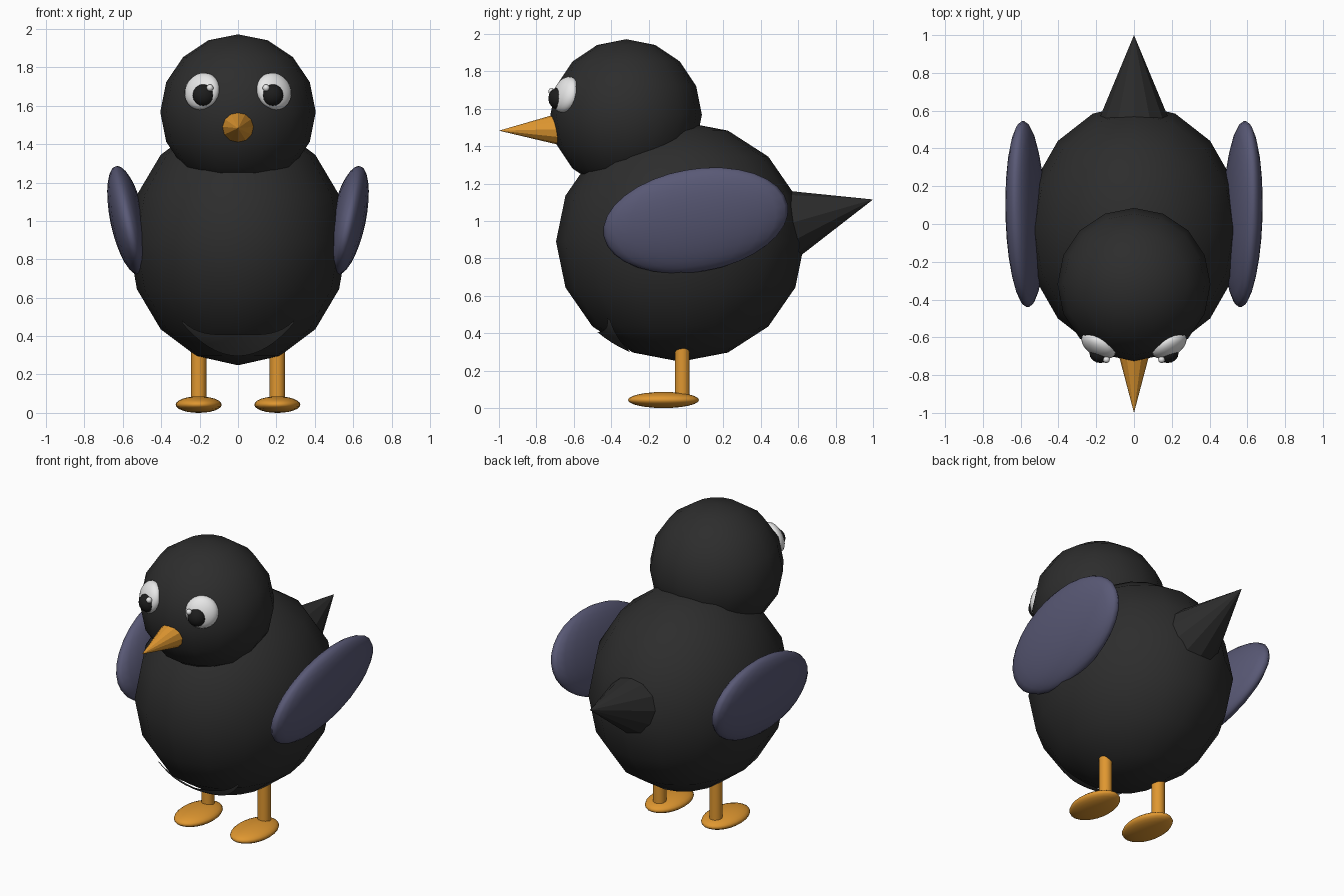
import bpy, bmesh, math
from mathutils import Vector, Matrix, Euler

if "Cube" in bpy.data.objects:
    bpy.data.objects.remove(bpy.data.objects["Cube"])


def material(name, rgb):
    m = bpy.data.materials.new(name)
    m.diffuse_color = (*rgb, 1)
    m.use_nodes = True
    m.node_tree.nodes["Principled BSDF"].inputs["Base Color"].default_value = m.diffuse_color
    return m


BLACK = material("plumage_black", (0.026, 0.026, 0.026))
SLATE = material("wing_slate", (0.10, 0.10, 0.18))
ORANGE = material("orange", (0.74, 0.31, 0.03))
WHITE = material("eye_white", (0.85, 0.85, 0.85))
PUPIL = material("pupil_black", (0.012, 0.012, 0.012))
GREY = material("belly_grey", (0.075, 0.075, 0.075))


def finish(name, bm, mat, smooth=True):
    me = bpy.data.meshes.new(name)
    bmesh.ops.recalc_face_normals(bm, faces=bm.faces)
    for f in bm.faces:
        f.smooth = smooth
    bm.to_mesh(me)
    bm.free()
    me.materials.append(mat)
    ob = bpy.data.objects.new(name, me)
    bpy.context.collection.objects.link(ob)
    return ob


def ellipsoid(name, loc, radii, mat, rot=None, seg=16, rings=8):
    bm = bmesh.new()
    bmesh.ops.create_uvsphere(bm, u_segments=seg, v_segments=rings, radius=1)
    rot = rot or Matrix.Identity(4)
    bm.transform(Matrix.Translation(loc) @ rot @ Matrix.Diagonal((*radii, 1)))
    return finish(name, bm, mat)


def cone(name, tip, direction, r1, r2, depth, mat, seg=12, smooth=False):
    # tapered solid whose narrow end lies at tip, pointing along direction
    d = Vector(direction).normalized()
    bm = bmesh.new()
    bmesh.ops.create_cone(bm, cap_ends=True, segments=seg, radius1=r1,
                          radius2=r2, depth=depth)
    q = d.to_track_quat('Z', 'Y').to_matrix().to_4x4()
    bm.transform(Matrix.Translation(Vector(tip) - d * depth / 2) @ q)
    ob = finish(name, bm, mat, smooth)
    if smooth:
        for f in ob.data.polygons:
            f.use_smooth = len(f.vertices) == 4
    return ob


# body and head
BODY_C, BODY_R = Vector((0, -0.03, 0.89)), (0.57, 0.665, 0.642)
HEAD_C = Vector((0, -0.32, 1.567))
ellipsoid("body", BODY_C, BODY_R, BLACK)
ellipsoid("head", HEAD_C, (0.405, 0.405, 0.405), BLACK)

# beak and tail
cone("beak", (0, -1.0, 1.483), (0, -1, -0.025), 0.1, 0, 0.38, ORANGE)
t = math.radians(16)
cone("tail", (0, 1.0, 1.115), (0, math.cos(t), math.sin(t)), 0.2, 0, 0.5, BLACK)

# paired parts
for side, s in (("right", 1), ("left", -1)):
    ellipsoid(side + "_wing", (s * 0.575, 0.052, 1.003), (0.09, 0.5, 0.28), SLATE,
              Euler((math.radians(10), s * math.radians(12), 0)).to_matrix().to_4x4(),
              seg=24, rings=16)
    # eye disc faces outward along the head surface
    eye = Vector((s * 0.187, -0.642, 1.675))
    out = (eye - HEAD_C).normalized()
    face = out.to_track_quat('Z', 'Y').to_matrix().to_4x4()
    ellipsoid(side + "_eye", eye, (0.1, 0.1, 0.055), WHITE, face, 24, 12)
    ellipsoid(side + "_pupil", (s * 0.178, -0.684, 1.655), (0.058, 0.052, 0.058), PUPIL)
    ellipsoid(side + "_eye_glint", (s * 0.146, -0.718, 1.693), (0.018, 0.018, 0.018), WHITE)
    cone(side + "_leg", (s * 0.205, -0.02, 0.38), (0, 0, 1), 0.04, 0.04, 0.33,
         ORANGE, 16, True)
    ellipsoid(side + "_foot", (s * 0.205, -0.12, 0.043), (0.12, 0.19, 0.043), ORANGE,
              seg=24, rings=12)

# crescent belly patch lying on the front underside of the body
bm = bmesh.new()
nx, nz = 20, 4
rows = []
for i in range(nx + 1):
    u = 2 * i / nx - 1
    x = 0.29 * u
    low, high = 0.30 + 0.17 * u * u, 0.41 + 0.075 * u ** 4
    col = []
    for j in range(nz + 1):
        z = low + (high - low) * j / nz
        k = 1 - (x / BODY_R[0]) ** 2 - ((z - BODY_C.z) / BODY_R[2]) ** 2
        y = -BODY_R[1] * math.sqrt(max(k, 0))
        p = Vector((x, y, z - BODY_C.z)) * 1.006 + BODY_C
        col.append(bm.verts.new(p))
    rows.append(col)
for a, b in zip(rows, rows[1:]):
    for j in range(nz):
        bm.faces.new((a[j], b[j], b[j + 1], a[j + 1]))
patch = finish("belly_patch", bm, GREY)
# sheet normals face forward and down
if patch.data.polygons[nz * nx // 2].normal.y > 0:
    patch.data.flip_normals()
